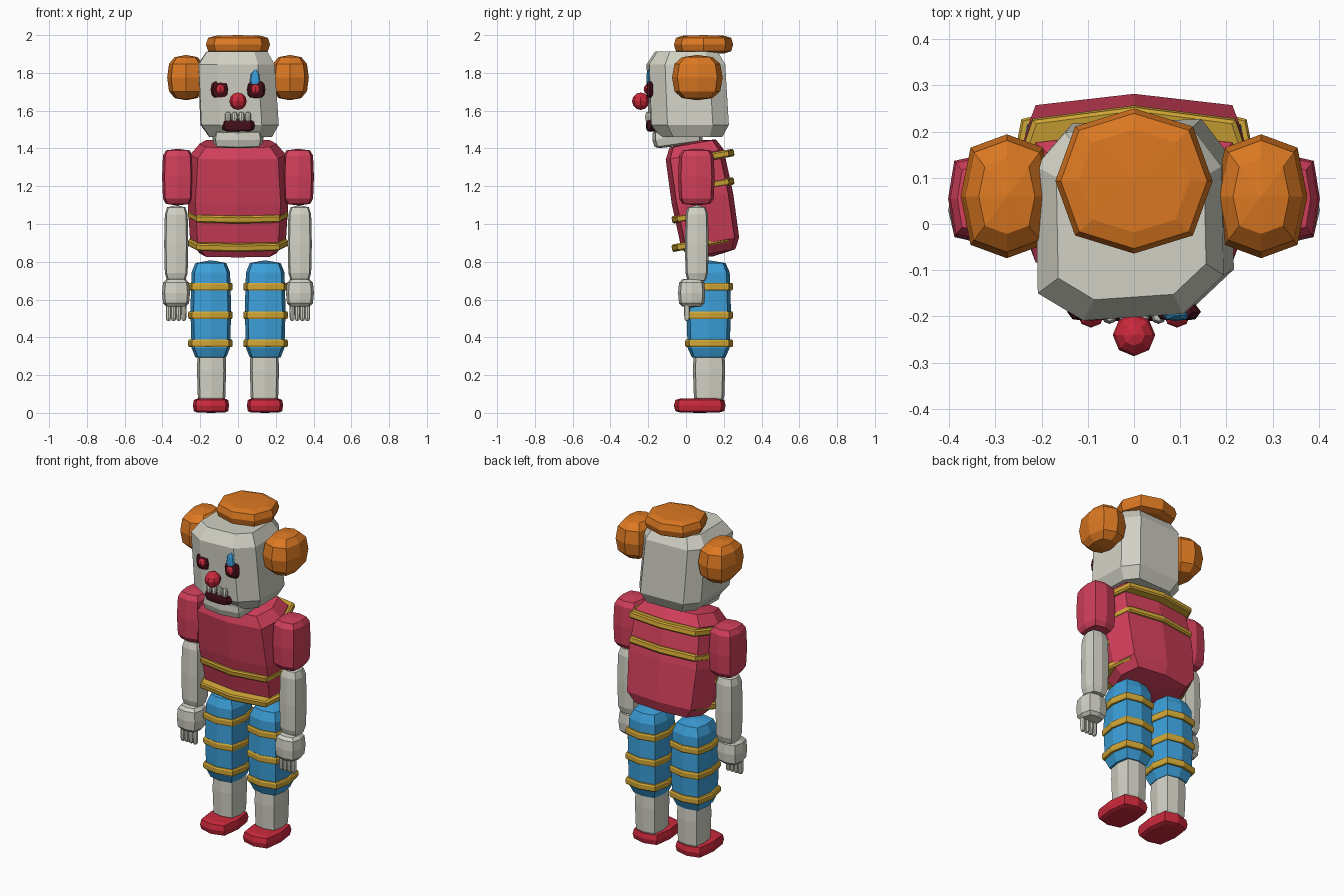
import bpy
import bmesh
from math import sin, cos, pi, radians
from mathutils import Euler

if "Cube" in bpy.data.objects:
    bpy.data.objects.remove(bpy.data.objects["Cube"])


def material(name, rgb):
    m = bpy.data.materials.new(name)
    m.diffuse_color = (*rgb, 1)
    m.use_nodes = True
    m.node_tree.nodes["Principled BSDF"].inputs["Base Color"].default_value = m.diffuse_color
    return m


BONE = material("bone_grey", (0.64, 0.64, 0.56))
CLOTH = material("cloth_red", (0.64, 0.05, 0.105))
RED = material("bright_red", (0.60, 0.022, 0.045))
ORANGE = material("hair_orange", (0.72, 0.19, 0.016))
BLUE = material("trouser_blue", (0.045, 0.35, 0.70))
YELLOW = material("trim_yellow", (0.63, 0.38, 0.035))
MAROON = material("dark_maroon", (0.06, 0.005, 0.01))


def loft(name, mat, rings, loc=(0, 0, 0), rot=(0, 0, 0)):
    """Skin a stack of rings (top to bottom); one-point rings become poles."""
    bm = bmesh.new()
    vs = [[bm.verts.new(p) for p in ring] for ring in rings]
    for a, b in zip(vs, vs[1:]):
        n = max(len(a), len(b))
        for i in range(n):
            j = (i + 1) % n
            if len(a) == 1:
                bm.faces.new((a[0], b[i], b[j]))
            elif len(b) == 1:
                bm.faces.new((a[j], a[i], b[0]))
            else:
                bm.faces.new((a[j], a[i], b[i], b[j]))
    for end in (vs[0], vs[-1]):
        if len(end) > 2:
            bm.faces.new(end)
    bmesh.ops.recalc_face_normals(bm, faces=bm.faces)
    bm.transform(Euler([radians(r) for r in rot]).to_matrix().to_4x4())
    mesh = bpy.data.meshes.new(name)
    bm.to_mesh(mesh)
    bm.free()
    mesh.materials.append(mat)
    ob = bpy.data.objects.new(name, mesh)
    ob.location = loc
    bpy.context.collection.objects.link(ob)
    return ob


def spow(v, e):
    return 0.0 if abs(v) < 1e-6 else (abs(v) ** e) * (1 if v > 0 else -1)


def outline(rx, ry, z, e, seg=8):
    return [(rx * spow(cos(2 * pi * i / seg), e),
             ry * spow(sin(2 * pi * i / seg), e), z) for i in range(seg)]


def blob(name, mat, loc, rad, e=0.4, around=0.5, rot=(0, 0, 0)):
    """Squared-off ellipsoid: 8 sides, 6 bands."""
    rings = [[(0, 0, rad[2])]]
    for k in (60, 30, 0, -30, -60):
        c, s = spow(cos(radians(k)), e), spow(sin(radians(k)), e)
        rings.append(outline(rad[0] * c, rad[1] * c, rad[2] * s, around))
    rings.append([(0, 0, -rad[2])])
    return loft(name, mat, rings, loc, rot)


def band(name, loc, rx, ry, h=0.04, rot=(0, 0, 0)):
    prof = [(0.96, 0.5), (1, 0.3), (1, -0.3), (0.96, -0.5)]
    return loft(name, YELLOW, [outline(rx * r, ry * r, h * z, 0.55) for r, z in prof], loc, rot)


# Torso leaning forward, with four trim bands
blob("torso", CLOTH, (0, 0.087, 1.135), (0.268, 0.165, 0.312), 0.4, 0.5, (10, 0, 0))
for i in range(4):
    band(f"torso_band_{i + 1}", (0, 0.09, 0.9 + 0.15 * i), 0.266, 0.167, rot=(10, 0, 0))

# Head: chamfered block, slightly uneven
plan = [(-0.10, -0.21), (0.12, -0.195), (0.21, -0.11), (0.205, 0.13),
        (0.14, 0.215), (-0.14, 0.205), (-0.205, 0.13), (-0.20, -0.15)]
stack = [(0.78, 1.912, -0.008, 0.0), (0.98, 1.845, -0.012, -0.003),
         (1.0, 1.525, 0.006, 0.012), (0.8, 1.46, 0.012, 0.02)]
loft("head", BONE, [[(x * s + dx, y * s + dy, z) for x, y in plan]
                    for s, z, dx, dy in stack])
blob("jaw", BONE, (0, -0.045, 1.463), (0.137, 0.135, 0.05), 0.4, 0.4, (8, 0, 0))

# Hair
blob("hair_top", ORANGE, (0, 0.093, 1.95), (0.17, 0.157, 0.05), 0.5, 0.83)
for side, tag in ((-1, "left"), (1, "right")):
    blob(f"hair_puff_{tag}", ORANGE, (side * 0.275, 0.06, 1.775),
         (0.1, 0.134, 0.12), 0.72, 0.7)

# Face
blob("nose", RED, (0, -0.24, 1.65), (0.046, 0.046, 0.046), 1, 1)
blob("mouth", MAROON, (0, -0.185, 1.522), (0.09, 0.027, 0.034), 0.6, 0.6)
for i, x in enumerate((-0.053, -0.018, 0.018, 0.053)):
    blob(f"tooth_{i + 1}", BONE, (x, -0.2, 1.567), (0.016, 0.016, 0.027), 0.7, 0.9)
for side, tag in ((-1, "left"), (1, "right")):
    blob(f"eye_socket_{tag}", MAROON, (side * 0.095, -0.19, 1.712),
         (0.05, 0.021, 0.046), 0.7, 0.8)
    blob(f"eye_{tag}", RED, (side * 0.093, -0.197, 1.713), (0.029, 0.027, 0.029), 1, 1)
loft("tear_mark", BLUE, [[(0.005, 0, 0.045)], outline(0.022, 0.01, 0.02, 0.8),
                         outline(0.028, 0.012, -0.02, 0.8), outline(0.02, 0.01, -0.04, 0.8)],
     (0.09, -0.198, 1.775))

for side, tag in ((-1, "left"), (1, "right")):
    # Arm
    blob(f"sleeve_{tag}", CLOTH, (side * 0.319, 0.055, 1.248), (0.083, 0.097, 0.15))
    blob(f"forearm_{tag}", BONE, (side * 0.327, 0.057, 0.895), (0.064, 0.063, 0.205))
    blob(f"hand_{tag}", BONE, (side * 0.328, 0.03, 0.635), (0.074, 0.072, 0.077), 0.5, 0.6)
    for i in range(4):
        blob(f"finger_{tag}_{i + 1}", BONE, (side * (0.287 + 0.027 * i), 0.005, 0.54),
             (0.014, 0.015, 0.054), 0.5, 0.8)
    # Leg
    blob(f"thigh_{tag}", BLUE, (side * 0.144, 0.12, 0.544), (0.108, 0.118, 0.264))
    for i in range(3):
        band(f"leg_band_{tag}_{i + 1}", (side * 0.146, 0.122, 0.368 + 0.15 * i), 0.118, 0.127)
    blob(f"shin_{tag}", BONE, (side * 0.14, 0.122, 0.225), (0.077, 0.085, 0.19))
    blob(f"shoe_{tag}", RED, (side * 0.143, 0.073, 0.039), (0.096, 0.137, 0.039), 0.4, 0.5)
